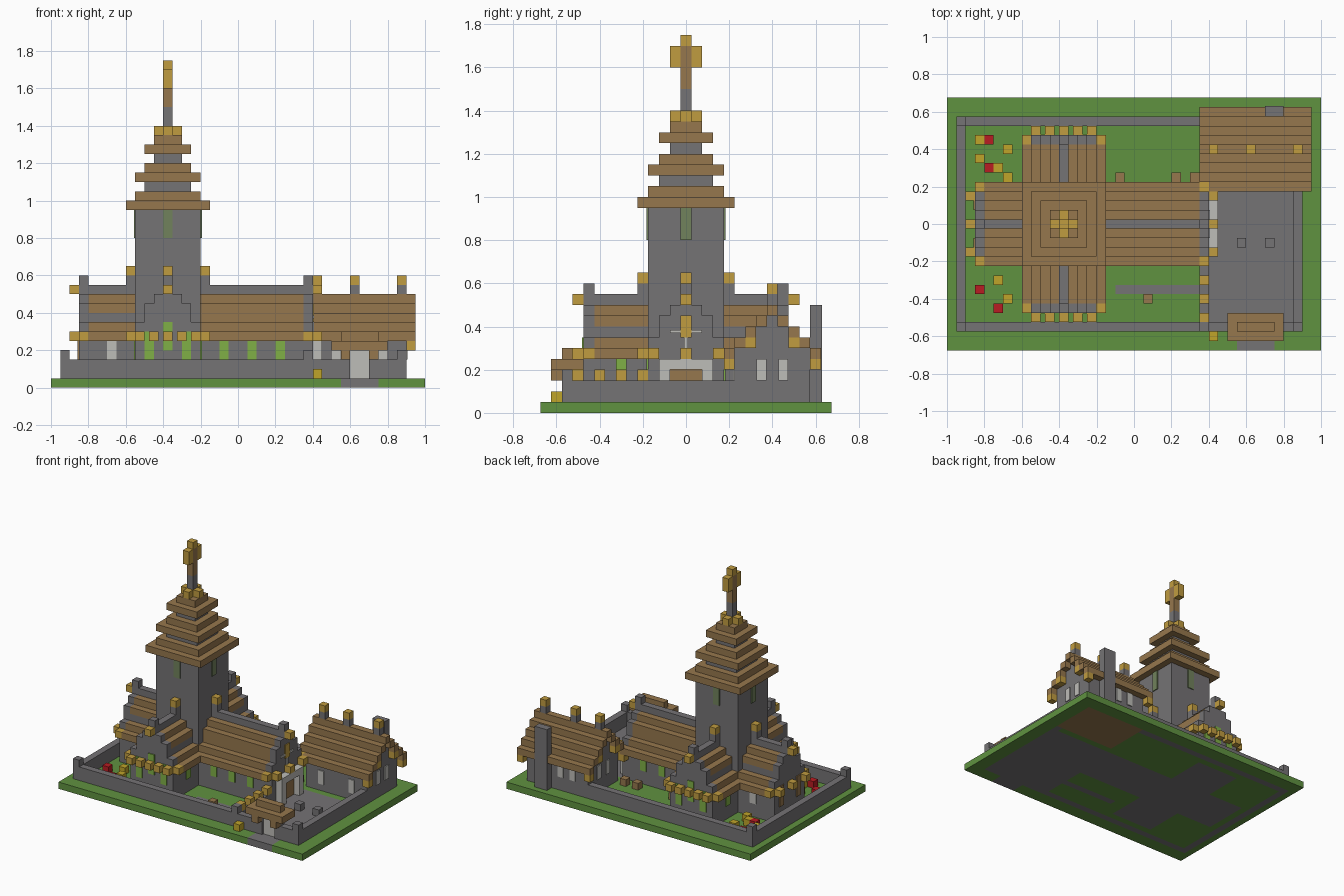
import bpy
import bmesh
from mathutils import Matrix, Vector

UNIT = 0.05  # side of one building block
TOWER_X = -7.5
THIN = 0.14  # plate thickness in blocks

default_cube = bpy.data.objects.get("Cube")
if default_cube:
    bpy.data.objects.remove(default_cube, do_unlink=True)


def make_material(name, red, green, blue):
    linear = [((c / 255 + 0.055) / 1.055) ** 2.4 for c in (red, green, blue)] + [1.0]
    material = bpy.data.materials.new(name)
    material.use_nodes = True
    material.diffuse_color = linear
    material.node_tree.nodes["Principled BSDF"].inputs["Base Color"].default_value = linear
    return material


stone = make_material("grey stone", 117, 115, 117)
timber = make_material("brown timber", 150, 119, 77)
gold = make_material("gold trim", 192, 156, 64)
mustard = make_material("mustard bloom", 192, 165, 42)
grass = make_material("grass green", 96, 146, 64)
glass = make_material("bright green glass", 128, 176, 70)
dim_glass = make_material("dull green glass", 113, 130, 92)
pale = make_material("pale stone", 190, 189, 184)
red = make_material("red bloom", 184, 28, 34)


def build(name, material, boxes):
    """One object from boxes given as (x0, y0, z0, x1, y1, z1) in blocks."""
    bm = bmesh.new()
    for box in boxes:
        low, high = Vector(box[:3]), Vector(box[3:])
        place = Matrix.Translation((low + high) / 2 * UNIT) @ Matrix.Diagonal((high - low) * UNIT).to_4x4()
        bmesh.ops.create_cube(bm, size=1, matrix=place)
    mesh = bpy.data.meshes.new(name)
    bm.to_mesh(mesh)
    bm.free()
    mesh.materials.append(material)
    obj = bpy.data.objects.new(name, mesh)
    bpy.context.collection.objects.link(obj)
    return obj


def block(x, y, z, height=1):
    return (x - 0.5, y - 0.5, z, x + 0.5, y + 0.5, z + height)


def square(x, y, half, z, height=1):
    return (x - half, y - half, z, x + half, y + half, z + height)


def span(axis, centre, start, end, half, low, high):
    """Box running along an axis, symmetric about a centre line."""
    if axis == "x":
        return (start, centre - half, low, end, centre + half, high)
    return (centre - half, start, low, centre + half, end, high)


def panes(name, material, axis, face, centres, low, high, half=0.5):
    """Thin plates on a wall whose outward direction is the sign of the last axis."""
    out = THIN if axis[0] == "+" else -THIN
    build(name, material, [span(axis[1], c, min(face, face + out), max(face, face + out), half, low, high)
                           for c in centres])


# Ground slab with stone and timber floors set into it
def floor_index(x, y):
    border = -19 < x < 18 and abs(y) < 11.5 and not (-18 < x < 17 and abs(y) < 10.5)
    church = (-17 < x < 8 and abs(y) < 3.5) or (-11 < x < -4 and abs(y) < 9.5)
    court = 7 < x < 18 and -11.5 < y < 3.5
    path = (-2 < x < 8 and -7.5 < y < -6.5) or (11 < x < 15 and y < -11)
    if 8 < x < 18 and 4.5 < y < 11.5:
        return 2
    return 1 if border or church or court or path else 0


bm = bmesh.new()
bmesh.ops.create_grid(bm, x_segments=40, y_segments=27, size=1)
for vert in bm.verts:
    vert.co.y *= 27 / 40
top = bmesh.ops.extrude_face_region(bm, geom=bm.faces[:])["geom"]
bmesh.ops.translate(bm, vec=(0, 0, UNIT), verts=[g for g in top if isinstance(g, bmesh.types.BMVert)])
bmesh.ops.recalc_face_normals(bm, faces=bm.faces)
for face in bm.faces:
    inside = face.calc_center_median() / UNIT - face.normal * 0.1
    face.material_index = floor_index(inside.x, inside.y)
ground_mesh = bpy.data.meshes.new("ground")
bm.to_mesh(ground_mesh)
bm.free()
for material in (grass, stone, timber):
    ground_mesh.materials.append(material)
bpy.context.collection.objects.link(bpy.data.objects.new("ground", ground_mesh))

# Boundary wall with raised corner posts
build("boundary_wall", stone, [
    (-19, -11.5, 1, 11, -10.5, 3), (15, -11.5, 1, 18, -10.5, 3), (-19, 10.5, 1, 8, 11.5, 3),
    (-19, -11.5, 1, -18, 11.5, 3), (17, -11.5, 1, 18, 4.5, 3), (7, -11.5, 1, 8, -3.5, 3)])
build("wall_posts", stone, [block(x, y, 3) for x, y in ((-18.5, -11), (-18.5, 11), (17.5, -11), (7.5, -11))])
build("court_wall_studs", gold, [block(7.5, y, 3) for y in (-4, -6, -8, -10)])


# Church wings: walls, stepped roof, end gables and trim
ROOF_STEPS = ((4.5, 5), (3.5, 6), (2.5, 7), (2.5, 8), (1.5, 9))
GABLE_STEPS = ((3.5, 1, 7), (2.5, 7, 9), (1.5, 9, 10), (0.5, 10, 12))


def wing(name, axis, centre, inner, outer, stone_band):
    """Wing from the crossing (inner) out to its gable (outer)."""
    way = 1 if outer > inner else -1
    roof_end = outer - way

    def run(a, b, half, low, high):
        return span(axis, centre, min(a, b), max(a, b), half, low, high)

    build(name + "_walls", stone, [run(inner, roof_end, 3.5, 1, 5.5)])
    band = [run(inner, roof_end, half, z, z + 1) for half, z in ROOF_STEPS if z == 7]
    rest = [run(inner, roof_end, half, z, z + 1) for half, z in ROOF_STEPS if z != 7]
    build(name + "_roof", timber, rest if stone_band else rest + band)
    if stone_band:
        build(name + "_roof_band", stone, band)
    build(name + "_ridge", stone, [run(inner, roof_end, 0.5, 10, 11)])
    build(name + "_gable", stone, [run(roof_end, outer, half, low, high) for half, low, high in GABLE_STEPS])
    tips = [span(axis, centre + side, min(roof_end, outer), max(roof_end, outer), 0.5, 5, 6) for side in (-4, 4)]
    tips += [span(axis, centre + side, min(outer, outer + way), max(outer, outer + way), 0.5, z, z + 1)
             for side, z in ((-3, 5), (3, 5), (0, 10), (0, 5))]
    build(name + "_gold_trim", gold, tips)


wing("west_nave", "x", 0, -11, -17, True)
wing("east_nave", "x", 0, -4, 8, False)
wing("front_transept", "y", TOWER_X, -3.5, -9.5, True)
wing("back_transept", "y", TOWER_X, 3.5, 9.5, True)
build("transept_ledges", gold, [block(TOWER_X + dx, y, 5) for dx in (-1.5, 1.5) for y in (-10, 10)])

# Tower with pinnacles at the four ridges
build("tower", stone, [square(TOWER_X, 0, 3.5, 1, 18)])
ridge_spots = [(TOWER_X - 4, 0), (TOWER_X + 4, 0), (TOWER_X, -4), (TOWER_X, 4)]
build("ridge_posts", stone, [block(x, y, 11) for x, y in ridge_spots])
build("ridge_caps", gold, [block(x, y, 12) for x, y in ridge_spots])

# Tiered spire: wide eave, narrower tier, stone neck
build("spire_tiers", timber, [square(TOWER_X, 0, half, z) for half, z in
                              ((4.5, 19), (3.5, 20), (3.5, 22), (2.5, 23), (2.5, 25), (1.5, 26))])
build("spire_necks", stone, [square(TOWER_X, 0, 2.5, 21), square(TOWER_X, 0, 1.5, 24)])
build("spire_crown", gold, [span(axis, c, mid - 1.5, mid + 1.5, 0.5, 27, 28)
                            for axis, c, mid in (("x", 0, TOWER_X), ("y", TOWER_X, 0))])

# Cross on the spire
build("cross_foot", stone, [block(TOWER_X, 0, 28, 2)])
build("cross_post", timber, [block(TOWER_X, 0, 30, 4)])
build("cross_tips", gold, [block(TOWER_X, 0, 34)] + [block(TOWER_X, y, 32, 2) for y in (-1, 1)])

# Windows
for sign, way in (("-", -1), ("+", 1)):
    side = "front" if way < 0 else "back"
    panes("tower_window_" + side, dim_glass, sign + "y", way * 3.5, [TOWER_X], 16, 19)
    panes("tower_side_window_" + side, dim_glass, sign + "x", TOWER_X + way * 3.5, [0], 16, 19)
    panes("nave_windows_" + side, glass, sign + "y", way * 3.5, [-1.5, 1.5, 4.5], 3, 5)
    panes("nave_pale_window_" + side, pale, sign + "y", way * 3.5, [-13.5], 3, 5)
    panes("transept_windows_" + side, glass, sign + "y", way * 9.5, [TOWER_X - 2, TOWER_X + 2], 3, 6)
    panes("transept_middle_window_" + side, glass, sign + "y", way * 9.5, [TOWER_X], 4, 7)
    panes("transept_side_windows_" + side, glass, sign + "x", TOWER_X + way * 3.5, [-6, 6], 3, 5)
panes("west_window", timber, "-x", -17, [-2, 2], 3, 6)

# East front: door, porch and rayed window
panes("east_door", timber, "+x", 8, [0], 1, 4, 1.5)
build("porch", pale, [(8, -2.5, 4, 9, 2.5, 5)] + [block(8.5, y, 1, 3) for y in (-2, 2)])
panes("east_window", gold, "+x", 8, [0], 7, 9)
panes("east_window_rays", pale, "+x", 8, [-1, 1], 7.4, 7.7)
panes("east_window_stem", pale, "+x", 8, [0], 6, 7, 0.2)

# House with stepped gable roof and chimney
HOUSE_Y = 8
build("house_walls", stone, [(8, 4.5, 1, 18, 11.5, 5)] +
      [span("x", HOUSE_Y, 8, 18, 3.5 - i, 5 + i, 6 + i) for i in range(4)])
build("house_roof", timber, [span("x", HOUSE_Y + side * (4 - i), 7, 19, 0.5, 5 + i, 6 + i)
                             for i in range(5) for side in (-1, 1) if i < 4 or side > 0])
build("house_verge_studs", gold, [block(x, HOUSE_Y + side * (4 - i), 4 + i)
                                  for x in (7.5, 18.5) for i in (0, 2) for side in (-1, 1)])
build("house_finial_posts", stone, [block(x, HOUSE_Y, 10) for x in (8.5, 12.5, 17.5)])
build("house_finial_caps", gold, [block(x, HOUSE_Y, 11) for x in (8.5, 12.5, 17.5)])
build("chimney", stone, [(14, 11.5, 1, 16, 12.6, 10)])
panes("house_east_windows", pale, "+x", 18, [7, 9], 3, 5, 0.45)
panes("house_west_windows", pale, "-x", 8, [7, 9], 3, 5, 0.45)
panes("house_front_windows", pale, "-y", 4.5, [10.5, 15.5], 2, 4, 0.45)
panes("house_back_windows", pale, "+y", 11.5, [10.5, 12.5], 3, 5, 0.45)

# Gatehouse
build("gate_posts", stone, [(11, -11.5, 1, 12, -10.5, 4), (14, -11.5, 1, 15, -10.5, 4)])
build("gate_roof", timber, [(10, -12.5, 4, 16, -9.5, 5), (11, -11.5, 5, 15, -10.5, 6),
                            (11, -12.5, 3, 12, -11.5, 4), (14, -12.5, 3, 15, -11.5, 4)])
build("gate_door", pale, [(12, -11.2, 1, 14, -10.8, 4)])
build("gate_studs", gold, [block(x, -12, 3) for x in (11.5, 14.5)])

# Courtyard blocks, benches and flower beds
build("court_blocks", stone, [block(x, -2, 1) for x in (11.5, 14.5)])
build("benches", timber, [block(x, 5, 1) for x in (-1.5, 4.5, 6.5)] + [block(1.5, -8, 1)])
build("red_flowers", red, [block(x, y, 1) for x, y in ((-15.5, 9), (-15.5, 6), (-16.5, -7), (-14.5, -9))])
build("yellow_flowers", mustard, [block(x, y, 1) for x, y in (
    (-16.5, 9), (-13.5, 8), (-16.5, 7), (-14.5, 6), (-13.5, 5), (-14.5, -6), (-13.5, -8), (8.5, -12))])
